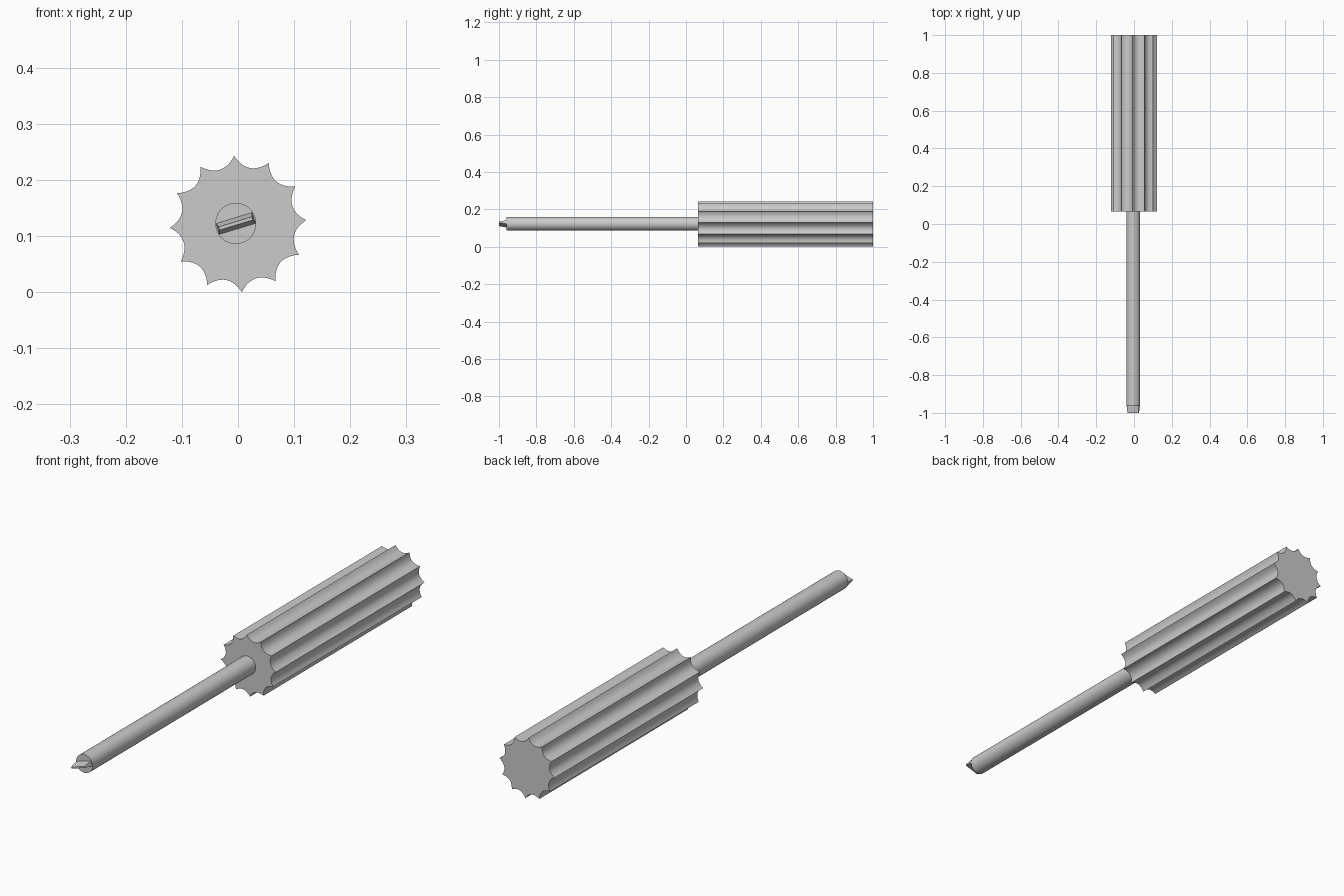
import bpy, bmesh, math
from mathutils import Vector

if "Cube" in bpy.data.objects:
    bpy.data.objects.remove(bpy.data.objects["Cube"])


def loft(name, sections):
    """Closed solid from (y, [(x, z), ...]) sections with equal point counts."""
    bm = bmesh.new()
    rings = [[bm.verts.new((x, y, z)) for x, z in pts] for y, pts in sections]
    for a, b in zip(rings, rings[1:]):
        for i in range(len(a)):
            j = (i + 1) % len(a)
            bm.faces.new((a[i], a[j], b[j], b[i]))
    bm.faces.new(rings[0])
    bm.faces.new(rings[-1])
    bmesh.ops.recalc_face_normals(bm, faces=bm.faces)
    mesh = bpy.data.meshes.new(name)
    bm.to_mesh(mesh)
    bm.free()
    ob = bpy.data.objects.new(name, mesh)
    bpy.context.collection.objects.link(ob)
    bpy.ops.object.select_all(action='DESELECT')
    ob.select_set(True)
    bpy.context.view_layer.objects.active = ob
    bpy.ops.object.shade_smooth_by_angle(angle=math.radians(30))
    return ob


def circle(cx, cz, r, n=48):
    return [(cx + r * math.cos(2 * math.pi * i / n),
             cz + r * math.sin(2 * math.pi * i / n)) for i in range(n)]


def fluted(cx, cz, r_tip, r_valley, flutes=12, start=3.2, steps=10):
    """Ring of sharp ridges joined by concave scallops."""
    tip = lambda k: r_tip * Vector((math.cos(math.radians(start) + 2 * math.pi * k / flutes),
                                    math.sin(math.radians(start) + 2 * math.pi * k / flutes)))
    pts = []
    for k in range(flutes):
        p, q = tip(k), tip(k + 1)
        mid = (p + q) / 2
        sag = mid.length - r_valley
        for s in range(steps):
            t = s / steps
            v = p.lerp(q, t) - mid.normalized() * sag * 4 * t * (1 - t)
            pts.append((cx + v.x, cz + v.y))
    return pts


def bar(cx, cz, half_w, half_t, angle):
    """Rotated rectangle section."""
    u = Vector((math.cos(angle), math.sin(angle)))
    n = Vector((-u.y, u.x))
    return [(cx + (u * a + n * b).x, cz + (u * a + n * b).y)
            for a, b in ((-half_w, -half_t), (half_w, -half_t),
                         (half_w, half_t), (-half_w, half_t))]


# Fluted handle
profile = fluted(0, 0.1215, 0.1215, 0.102)
loft("handle", [(0.065, profile), (1.0, profile)])

# Round shaft
SX, SZ = -0.004, 0.1225
shaft = circle(SX, SZ, 0.0365)
loft("shaft", [(-0.96, shaft), (0.08, shaft)])

# Flat driving blade, tapering to the tip
tilt = math.radians(17)
loft("blade_tip", [(-1.0, bar(SX, SZ, 0.031, 0.003, tilt)),
                   (-0.955, bar(SX, SZ, 0.034, 0.011, tilt))])
